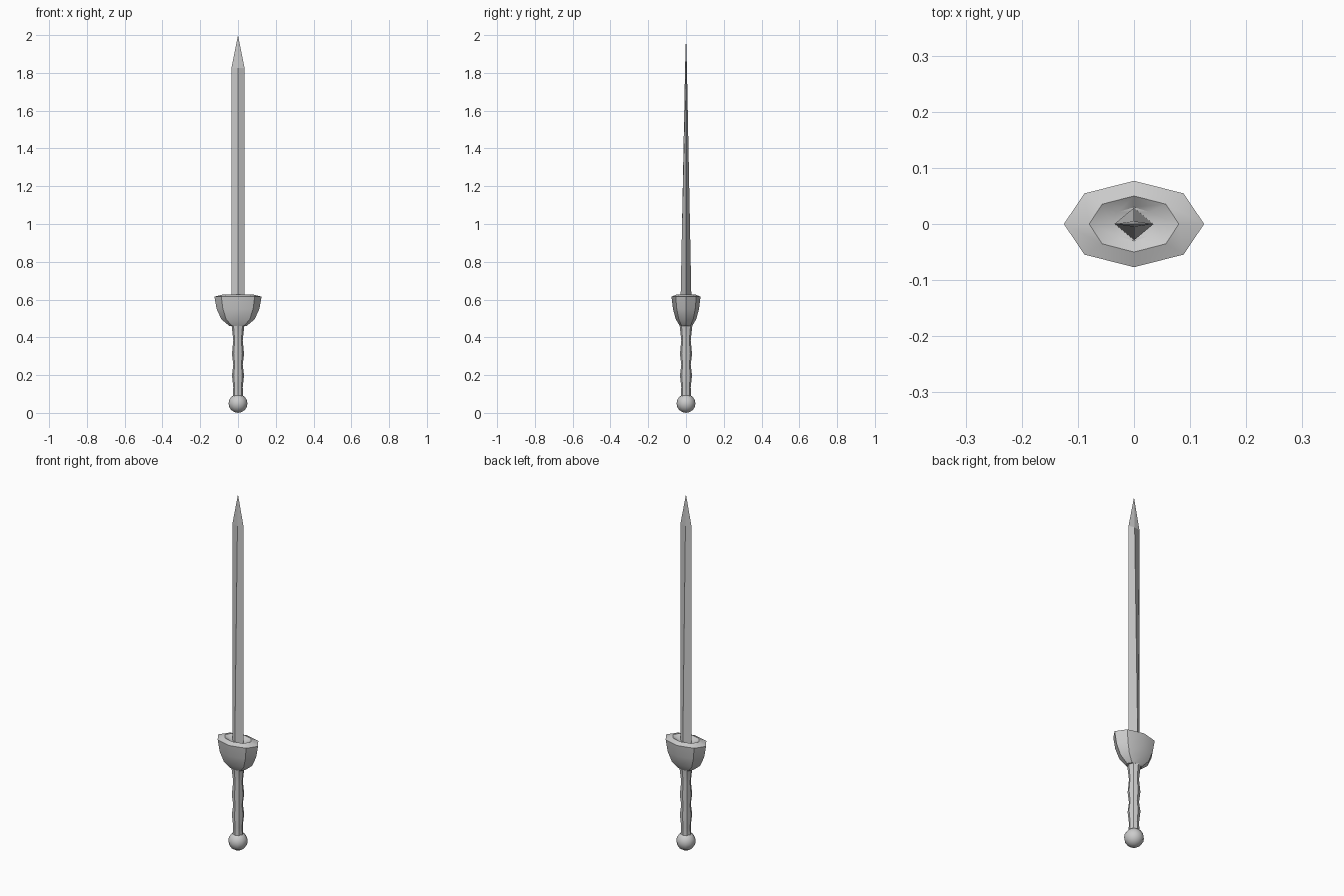
import bpy, bmesh
from math import sin, cos, pi

if "Cube" in bpy.data.objects:
    bpy.data.objects.remove(bpy.data.objects["Cube"])


def loft(name, rings, sides):
    """Skin a stack of elliptical rings (x radius, y radius, z) and cap the ends."""
    bm = bmesh.new()
    loops = []
    for rx, ry, z in rings:
        if rx == 0:
            loops.append([bm.verts.new((0, 0, z))])
        else:
            loops.append([bm.verts.new((rx * cos(2 * pi * i / sides),
                                        ry * sin(2 * pi * i / sides), z))
                          for i in range(sides)])
    for a, b in zip(loops, loops[1:]):
        for i in range(sides):
            j = (i + 1) % sides
            quad = [a[i % len(a)], a[j % len(a)], b[j % len(b)], b[i % len(b)]]
            bm.faces.new(list(dict.fromkeys(quad)))
    if len(loops[0]) > 1:
        bm.faces.new(loops[0][::-1])
    if len(loops[-1]) > 1:
        bm.faces.new(loops[-1])
    bmesh.ops.recalc_face_normals(bm, faces=bm.faces)
    mesh = bpy.data.meshes.new(name)
    bm.to_mesh(mesh)
    bm.free()
    ob = bpy.data.objects.new(name, mesh)
    bpy.context.collection.objects.link(ob)
    return ob


# Blade: diamond section, tapering in thickness to a point
loft("blade", [(0.035, 0.029, 0.58), (0.035, 0.005, 1.825), (0, 0, 2.0)], 4)

# Cup guard: faceted bowl with a bevelled rim and shallow recessed top
loft("guard", [(0.045, 0.032, 0.46), (0.088, 0.054, 0.495),
               (0.113, 0.069, 0.55), (0.125, 0.077, 0.615),
               (0.08, 0.05, 0.627), (0.04, 0.03, 0.61)], 8)

# Grip: octagonal handle with two finger swells
grip = [(0.028, 0.08), (0.025, 0.135), (0.032, 0.2), (0.025, 0.255),
        (0.032, 0.312), (0.025, 0.385), (0.034, 0.465)]
loft("grip", [(r, r, z) for r, z in grip], 8)

# Pommel: low-poly ball
n = 8
loft("pommel", [(0.05 * sin(pi * k / n) if 0 < k < n else 0,
                 0.05 * sin(pi * k / n), 0.05 - 0.05 * cos(pi * k / n))
                for k in range(n + 1)], 12)

# Soft shading on the rounded parts
bpy.ops.object.select_all(action='DESELECT')
for name in ("guard", "grip", "pommel"):
    ob = bpy.data.objects[name]
    ob.select_set(True)
    bpy.context.view_layer.objects.active = ob
bpy.ops.object.shade_smooth_by_angle(angle=pi / 6)
